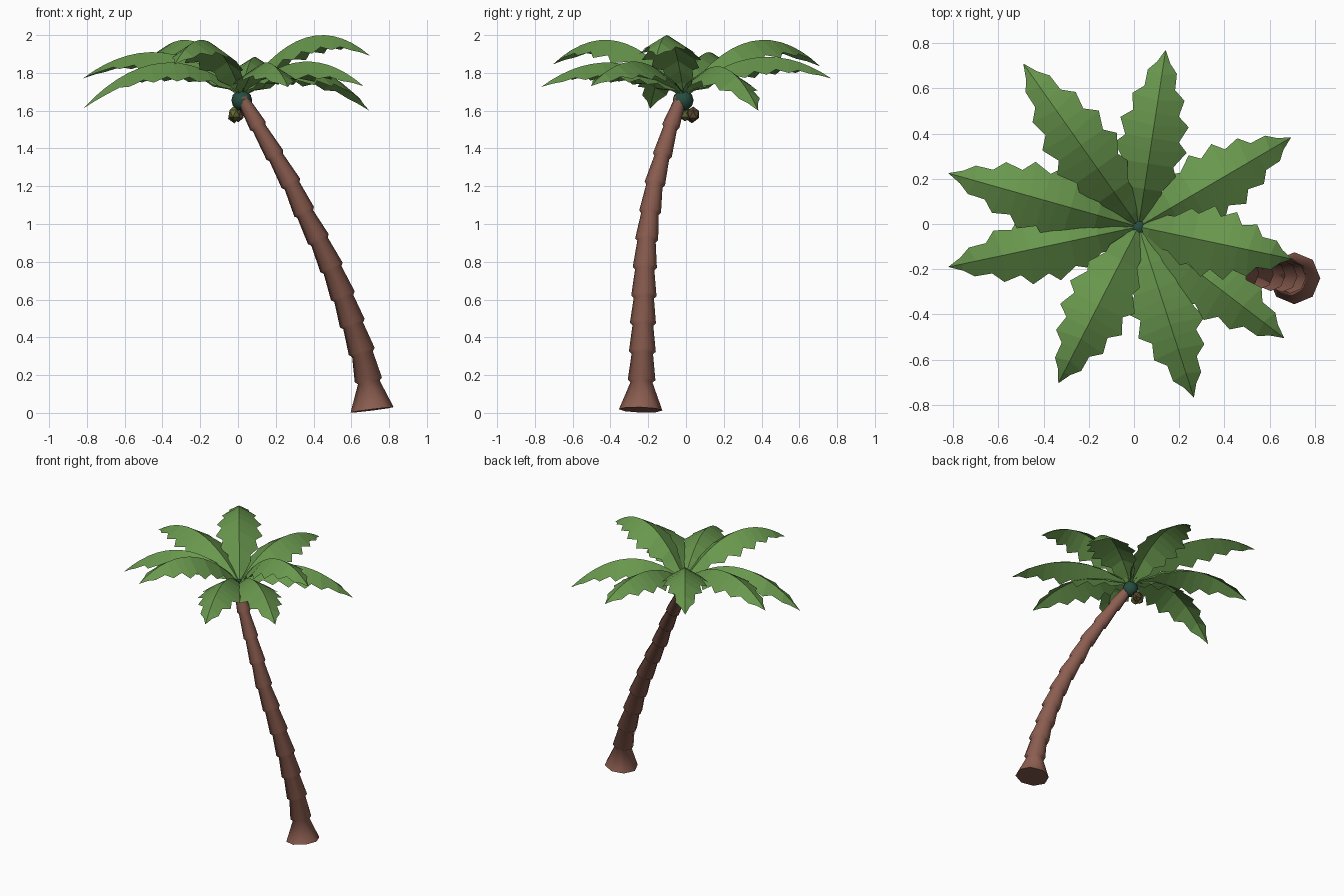
import bpy, bmesh, math
from mathutils import Vector, Matrix

if "Cube" in bpy.data.objects:
    bpy.data.objects.remove(bpy.data.objects["Cube"])


def material(name, rgb):
    m = bpy.data.materials.new(name)
    m.diffuse_color = (*rgb, 1)
    m.use_nodes = True
    m.node_tree.nodes["Principled BSDF"].inputs["Base Color"].default_value = m.diffuse_color
    return m


BARK = material("bark", (0.26, 0.11, 0.08))
LEAF = material("leaf", (0.14, 0.31, 0.075))
CORE = material("crown_green", (0.02, 0.075, 0.05))
OLIVE = material("nut_olive", (0.14, 0.15, 0.035))
BROWN = material("nut_brown", (0.10, 0.065, 0.03))


def add_object(name, bm, mat, smooth_angle=None):
    bmesh.ops.recalc_face_normals(bm, faces=bm.faces)
    mesh = bpy.data.meshes.new(name)
    bm.to_mesh(mesh)
    bm.free()
    mesh.materials.append(mat)
    ob = bpy.data.objects.new(name, mesh)
    bpy.context.collection.objects.link(ob)
    if smooth_angle:
        bpy.ops.object.select_all(action='DESELECT')
        ob.select_set(True)
        bpy.context.view_layer.objects.active = ob
        bpy.ops.object.shade_smooth_by_angle(angle=math.radians(smooth_angle))
    return ob


# Trunk: curved path of ring centres and radii, each segment a flared skirt
PATH = [(.71, -.24, .016, .115), (.69, -.235, .175, .073), (.655, -.231, .325, .071),
        (.605, -.228, .475, .069), (.555, -.223, .62, .067), (.495, -.218, .77, .064),
        (.425, -.208, .92, .061), (.35, -.19, 1.065, .058), (.28, -.165, 1.215, .055),
        (.195, -.125, 1.365, .051), (.105, -.08, 1.52, .047), (.025, -.03, 1.66, .04)]


def build_trunk():
    bm = bmesh.new()
    pts = [Vector(p[:3]) for p in PATH]
    stations = []
    for i, p in enumerate(pts):
        a, b = pts[max(i - 1, 0)], pts[min(i + 1, len(pts) - 1)]
        d = (b - a).normalized()
        r = PATH[i][3]
        if i:
            stations.append((p - d * 0.014, d, r * 0.8))
        stations.append((p, d, r))
    prev = None
    for c, d, r in stations:
        u = Vector((0, 1, 0)).cross(d).normalized()
        v = d.cross(u)
        angs = [math.tau * k / 8 for k in range(8)]
        ring = [bm.verts.new(c + (u * math.cos(t) + v * math.sin(t)) * r) for t in angs]
        if prev:
            for k in range(8):
                bm.faces.new((prev[k], prev[k - 1], ring[k - 1], ring[k]))
        else:
            bm.faces.new(ring)
        prev = ring
    bm.faces.new(prev)
    add_object("trunk", bm, BARK, 72)


build_trunk()

# Crown core where the fronds meet
bm = bmesh.new()
bmesh.ops.create_uvsphere(bm, u_segments=8, v_segments=6, radius=0.055,
                          matrix=Matrix.Translation((.02, -.015, 1.655)))
add_object("crown_core", bm, CORE, 50)

# Hanging nuts
NUTS = [((-.018, -.005, 1.585), OLIVE), ((.002, .038, 1.58), BROWN), ((-.02, .03, 1.575), OLIVE)]
for i, (pos, mat) in enumerate(NUTS):
    bm = bmesh.new()
    bmesh.ops.create_icosphere(bm, subdivisions=1, radius=0.038,
                               matrix=Matrix.Translation(pos) @ Matrix.Diagonal((.95, .95, 1.1, 1)))
    add_object(f"nut_{i + 1}", bm, mat)

# Fronds: tip x, y, z and the height of the arch
FRONDS = [(.14, .77, 1.77, 1.885), (.695, .383, 1.60, 1.835), (.70, -.155, 1.89, 2.0),
          (.665, -.505, 1.73, 1.86), (.265, -.768, 1.725, 1.855), (-.335, -.705, 1.845, 1.975),
          (-.822, -.19, 1.61, 1.855), (-.822, .225, 1.77, 1.91), (-.49, .71, 1.835, 1.975)]
WIDTHS = [(0, .015), (.12, .06), (.25, .105), (.4, .143), (.55, .14), (.7, .108),
          (.85, .06), (.95, .028), (1, 0)]


def half_width(t):
    for (t0, w0), (t1, w1) in zip(WIDTHS, WIDTHS[1:]):
        if t <= t1:
            return w0 + (w1 - w0) * (t - t0) / (t1 - t0)
    return 0


def build_frond(name, tx, ty, tz, top, root=Vector((.02, -.012, 1.685)), n=14):
    bm = bmesh.new()
    run = Vector((tx - root.x, ty - root.y, 0))
    along = run.normalized()
    side = Vector((-along.y, along.x, 0))
    # arch is the parabola through root and tip that peaks at the given height
    h, dz = top - root.z, tz - root.z
    a = 2 * h + 2 * math.sqrt(h * h - h * dz)
    rows = []
    for i in range(n):
        t = i / n
        spine = root + run * t + Vector((0, 0, a * t - (a - dz) * t * t))
        tooth = i % 2 == 0
        w = half_width(t) * (1.13 if tooth else 0.85)
        sweep = along * (0.016 if tooth and i else 0.0)
        drop = Vector((0, 0, -0.62 * w))
        rows.append([bm.verts.new(spine + side * w * s + (sweep + drop) * abs(s))
                     for s in (-1, 0, 1)])
    tip = bm.verts.new((tx, ty, tz))
    for p, q in zip(rows, rows[1:]):
        for k in (0, 1):
            bm.faces.new((p[k], p[k + 1], q[k + 1], q[k]))
    for k in (0, 1):
        bm.faces.new((rows[-1][k], rows[-1][k + 1], tip))
    add_object(name, bm, LEAF)


for i, f in enumerate(FRONDS):
    build_frond(f"frond_{i + 1}", *f)
